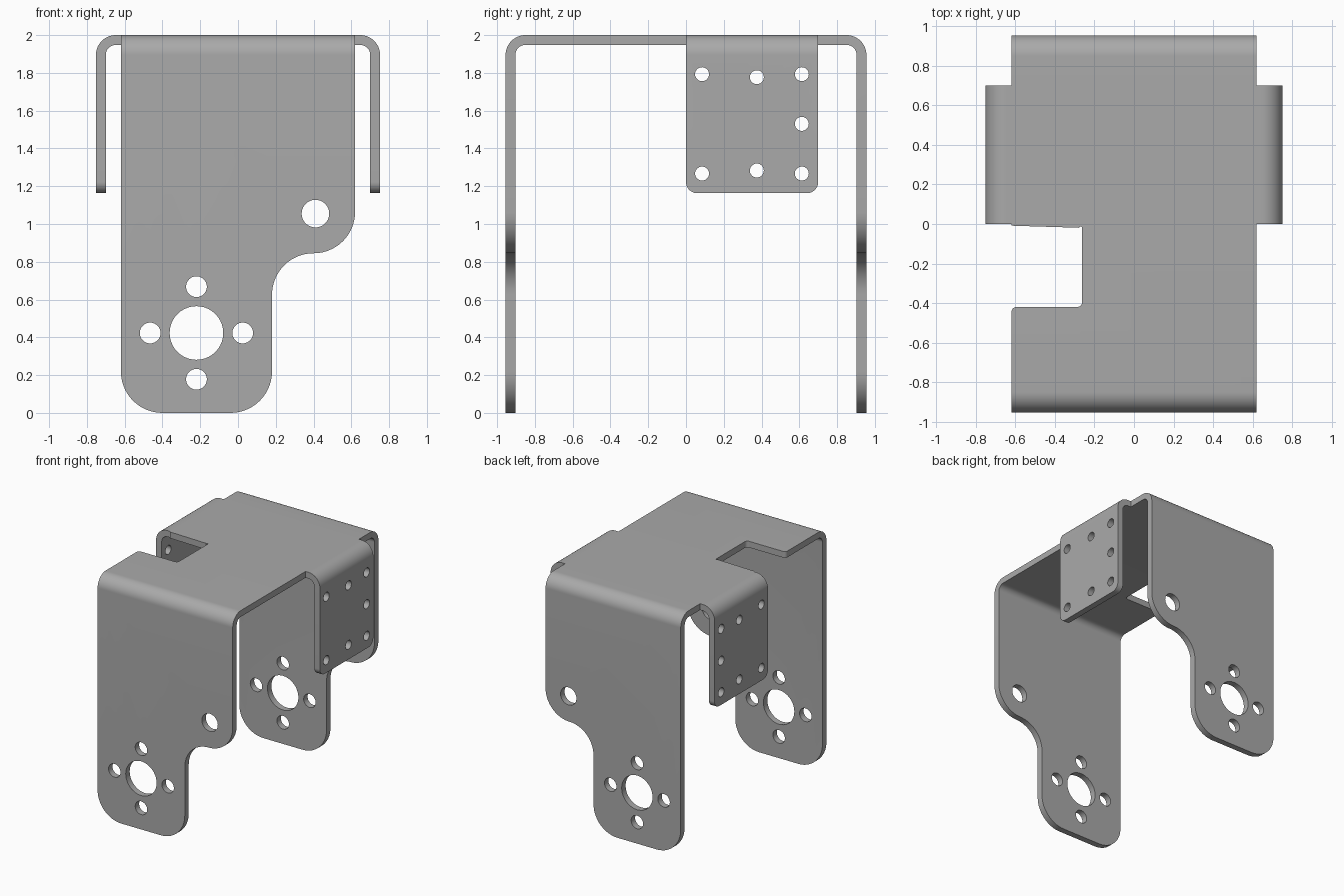
import bpy, bmesh, math
from mathutils import Vector

if "Cube" in bpy.data.objects:
    bpy.data.objects.remove(bpy.data.objects["Cube"])

T = 0.052            # sheet thickness
BEND = 0.105         # outer bend radius
HALF_W, HALF_D, FLANGE_X = 0.62, 0.955, 0.752

steel = bpy.data.materials.new("grey steel")
steel.use_nodes = True
steel.diffuse_color = (0.4, 0.4, 0.4, 1)
steel.node_tree.nodes["Principled BSDF"].inputs["Base Color"].default_value = (0.4, 0.4, 0.4, 1)


def rounded(corners, seg=14):
    """Outline from (x, y, radius) right-angle corners."""
    pts = []
    for i, (x, y, r) in enumerate(corners):
        p = Vector((x, y))
        if r == 0:
            pts.append(p)
            continue
        u = (Vector(corners[i - 1][:2]) - p).normalized()
        v = (Vector(corners[(i + 1) % len(corners)][:2]) - p).normalized()
        c = p + (u + v) * r
        for k in range(seg + 1):
            a = math.pi / 2 * k / seg
            pts.append(c - r * (v * math.cos(a) + u * math.sin(a)))
    return pts


def circle(x, y, r, seg=40):
    return [Vector((x + r * math.cos(2 * math.pi * k / seg),
                    y + r * math.sin(2 * math.pi * k / seg))) for k in range(seg)]


def prisms(name, outlines, axis, lo, hi):
    """Extrude each outline along the named axis from lo to hi."""
    place = {"x": lambda p, d: (d, p.x, p.y),
             "y": lambda p, d: (p.x, d, p.y),
             "z": lambda p, d: (p.x, p.y, d)}[axis]
    bm = bmesh.new()
    for pts in outlines:
        a = [bm.verts.new(place(p, lo)) for p in pts]
        b = [bm.verts.new(place(p, hi)) for p in pts]
        bm.faces.new(a)
        bm.faces.new(b)
        for i in range(len(pts)):
            j = (i + 1) % len(pts)
            bm.faces.new((a[i], a[j], b[j], b[i]))
    bmesh.ops.recalc_face_normals(bm, faces=bm.faces)
    me = bpy.data.meshes.new(name)
    bm.to_mesh(me)
    bm.free()
    ob = bpy.data.objects.new(name, me)
    bpy.context.collection.objects.link(ob)
    me.materials.append(steel)
    return ob


def combine(ob, other, operation):
    mod = ob.modifiers.new(operation.lower(), "BOOLEAN")
    mod.object, mod.operation, mod.solver = other, operation, "EXACT"
    bpy.context.view_layer.objects.active = ob
    bpy.ops.object.modifier_apply(modifier=mod.name)
    bpy.data.objects.remove(other)


def channel(half, foot):
    """Cross-section of a sheet bent down at both ends."""
    i, top, r = half - T, 2 - T, BEND - T
    return rounded([(-half, foot, 0), (-half, 2, BEND), (half, 2, BEND), (half, foot, 0),
                    (i, foot, 0), (i, top, r), (-i, top, r), (-i, foot, 0)])


# Main bracket: bent sheet trimmed to the leg outline
bracket = prisms("bracket", [channel(HALF_D, -0.2)], "x", -1, 1)
R = 0.2195
leg = rounded([(-HALF_W, 0, R), (0.18, 0, R), (0.18, 0.845, R),
               (HALF_W, 0.845, R), (HALF_W, 2.2, 0), (-HALF_W, 2.2, 0)])
combine(bracket, prisms("leg_trim", [leg], "y", -2, 2), "INTERSECT")

# Leg holes: a shaft hole ringed by four screws, and one upper hole
cx, cz, ring = -0.22, 0.423, 0.245
holes = [circle(cx, cz, 0.142), circle(0.41, 1.055, 0.073)]
holes += [circle(cx + dx * ring, cz + dz * ring, 0.055)
          for dx, dz in ((1, 0), (-1, 0), (0, 1), (0, -1))]
combine(bracket, prisms("leg_holes", holes, "y", -2, 2), "DIFFERENCE")

# Side flanges, bent down from the top
flanges = prisms("flanges", [channel(FLANGE_X, 1.0)], "y", -0.5, 1.5)
plate = rounded([(0, 1.163, 0.06), (0.7, 1.163, 0.06), (0.7, 2.2, 0), (0, 2.2, 0)])
combine(flanges, prisms("flange_trim", [plate], "x", -2, 2), "INTERSECT")
screws = [(0.085, 1.793), (0.375, 1.777), (0.613, 1.793), (0.613, 1.53),
          (0.085, 1.267), (0.375, 1.283), (0.613, 1.267)]
combine(flanges, prisms("flange_holes", [circle(y, z, 0.037, 28) for y, z in screws],
                        "x", -2, 2), "DIFFERENCE")
combine(bracket, flanges, "UNION")

# Notch in the top plate, with a softened outer corner
e = 0.025
notch = rounded([(-0.262, 0, e), (-0.262, -0.42, e), (-HALF_W, -0.42, 0)], 8)[:-1]
notch += [Vector((-HALF_W + e * (1 - math.sin(a)), -0.42 - e * (1 - math.cos(a))))
          for a in (math.pi / 16 * k for k in range(9))]
notch += [Vector((-0.9, -0.42 - e)), Vector((-0.9, 0))]
combine(bracket, prisms("notch_cut", [notch], "z", 1.7, 2.2), "DIFFERENCE")

# Smooth bends, crisp edges
bpy.ops.object.select_all(action="DESELECT")
bracket.select_set(True)
bpy.context.view_layer.objects.active = bracket
bpy.ops.object.shade_smooth_by_angle(angle=math.radians(30))
